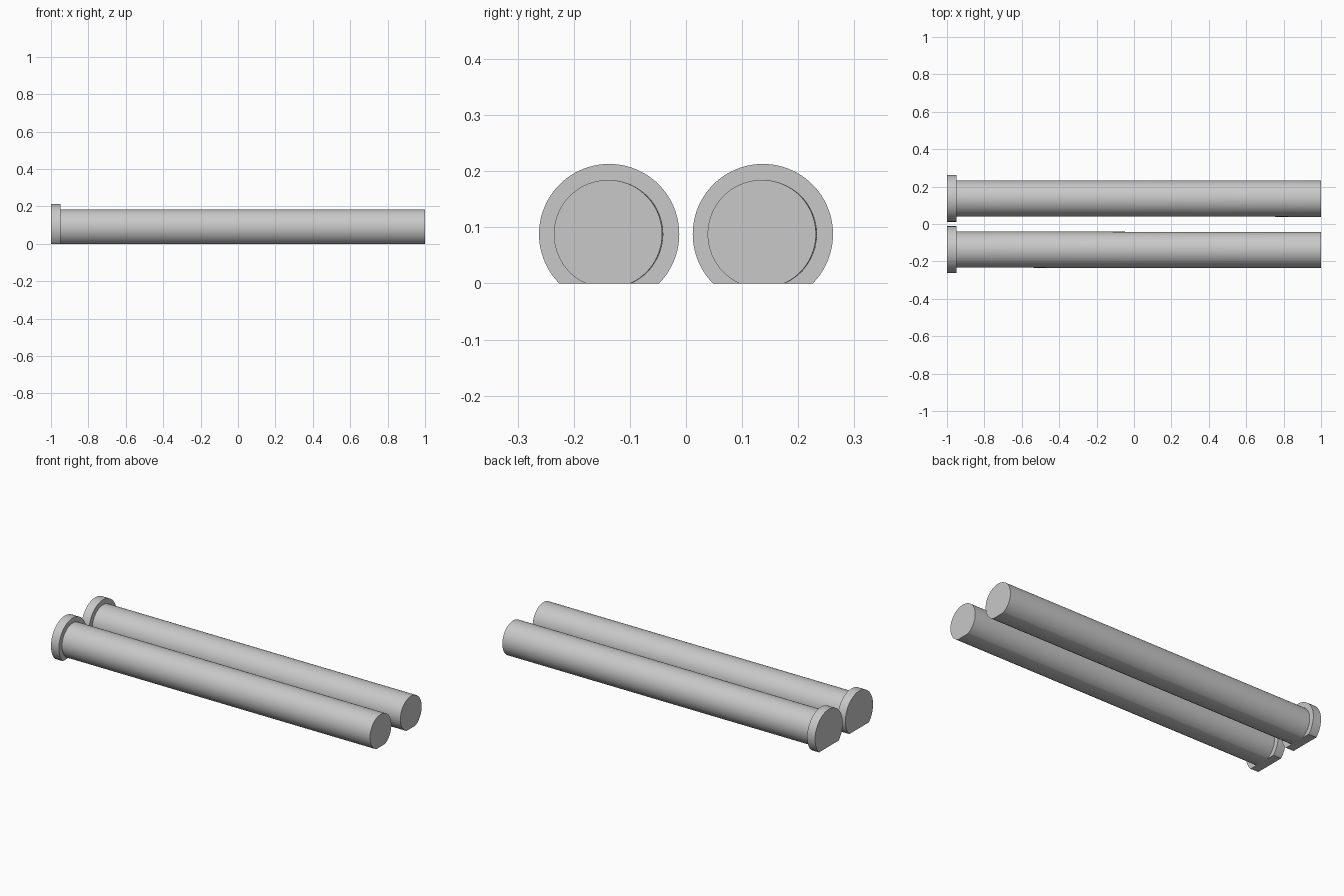
import bpy, bmesh, math

if "Cube" in bpy.data.objects:
    bpy.data.objects.remove(bpy.data.objects["Cube"])

steel = bpy.data.materials.new("grey_steel")
steel.diffuse_color = (0.58, 0.58, 0.58, 1)
steel.use_nodes = True
steel.node_tree.nodes["Principled BSDF"].inputs["Base Color"].default_value = steel.diffuse_color

AXIS_Z = 0.088   # height of the pin axis; the round is cut flat at z = 0
SPACING = 0.137  # distance of each pin from the middle
SEGMENTS = 96


def flat_bottom_rod(name, radius, x0, x1, y0, y1):
    """Round bar along x with a flat underside, its axis running from y0 to y1."""
    half = math.acos(AXIS_Z / radius)          # half angle of the flat
    start, sweep = -math.pi / 2 + half, 2 * (math.pi - half)
    bm = bmesh.new()
    rings = []
    for x, y in ((x0, y0), (x1, y1)):
        ring = []
        for i in range(SEGMENTS + 1):
            a = start + sweep * i / SEGMENTS
            ring.append(bm.verts.new((x, y + radius * math.cos(a),
                                      max(0, AXIS_Z + radius * math.sin(a)))))
        rings.append(ring)
    n = SEGMENTS + 1
    for i in range(n):
        j = (i + 1) % n
        bm.faces.new((rings[0][i], rings[0][j], rings[1][j], rings[1][i]))
    for ring in rings:
        bm.faces.new(ring)
    bmesh.ops.recalc_face_normals(bm, faces=bm.faces)
    mesh = bpy.data.meshes.new(name)
    bm.to_mesh(mesh)
    bm.free()
    mesh.materials.append(steel)
    obj = bpy.data.objects.new(name, mesh)
    bpy.context.collection.objects.link(obj)
    bpy.ops.object.select_all(action='DESELECT')
    obj.select_set(True)
    bpy.context.view_layer.objects.active = obj
    bpy.ops.object.shade_smooth_by_angle(angle=math.radians(30))


# Two pins side by side, each a thin head and a long, very slightly skewed shank
for side, y in (("front", -SPACING), ("back", SPACING)):
    flat_bottom_rod(side + "_pin_head", 0.125, -1.0, -0.95, y, y)
    flat_bottom_rod(side + "_pin_shank", 0.0965, -0.95, 1.0, y, y - 0.002)
